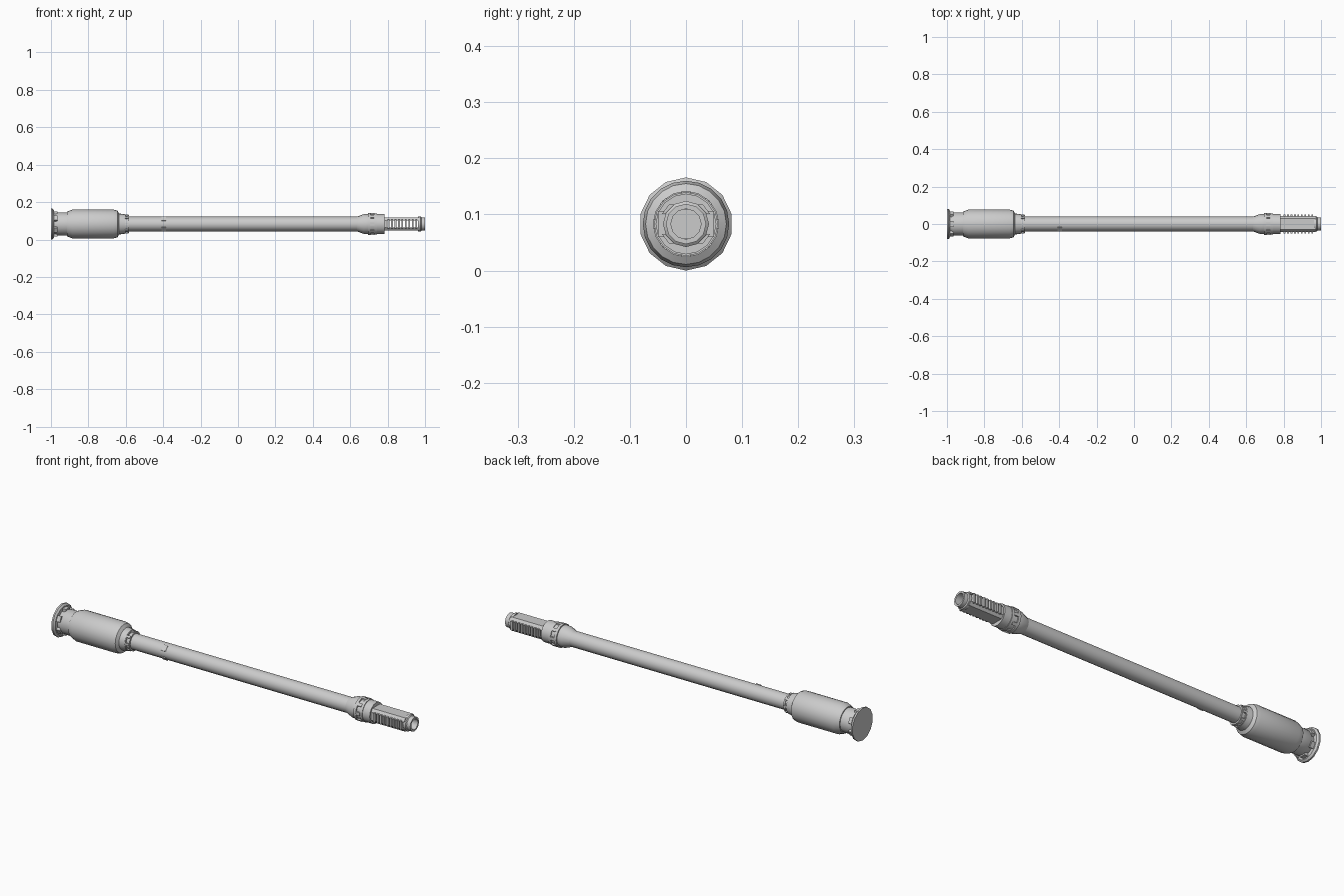
import bpy, bmesh, math
from mathutils import Matrix, Vector

if "Cube" in bpy.data.objects:
    bpy.data.objects.remove(bpy.data.objects["Cube"])

ZC = 0.083  # height of the long axis


def finish(name, bm, angle=35):
    bmesh.ops.remove_doubles(bm, verts=bm.verts, dist=1e-5)
    bmesh.ops.recalc_face_normals(bm, faces=bm.faces)
    me = bpy.data.meshes.new(name)
    bm.to_mesh(me)
    bm.free()
    ob = bpy.data.objects.new(name, me)
    bpy.context.collection.objects.link(ob)
    ob.location.z = ZC
    bpy.ops.object.select_all(action='DESELECT')
    ob.select_set(True)
    bpy.context.view_layer.objects.active = ob
    bpy.ops.object.shade_smooth_by_angle(angle=math.radians(angle))
    return ob


def lathe(name, profile, sides=16, closed=False):
    """Revolve (x, radius) points around the long axis."""
    bm = bmesh.new()
    pts = profile + profile[:1] if closed else profile
    vs = [bm.verts.new((x, 0, r)) for x, r in pts]
    es = [bm.edges.new(p) for p in zip(vs, vs[1:])]
    bmesh.ops.spin(bm, geom=vs + es, cent=(0, 0, 0), axis=(1, 0, 0),
                   angle=math.tau, steps=sides)
    return finish(name, bm)


def add_box(bm, centre, size, turn=0):
    m = (Matrix.Rotation(turn, 4, 'X') @ Matrix.Translation(centre)
         @ Matrix.Diagonal((*size, 1)))
    bmesh.ops.create_cube(bm, size=1, matrix=m)


def ring_of_blocks(name, x, r, size, count):
    bm = bmesh.new()
    for i in range(count):
        add_box(bm, Vector((x, 0, r)), size, math.tau * i / count)
    return finish(name, bm)


# pommel: end disc, neck and lugs
lathe("end_disc", [(-1, 0), (-1, .083), (-.992, .083), (-.984, .074),
                   (-.984, .055)], 14)
lathe("neck", [(-.986, .055), (-.975, .055), (-.965, .061), (-.90, .061)], 16)
ring_of_blocks("neck_lugs", -.974, .06, (.02, .03, .015), 6)

# wide grip body with chamfered ends
lathe("grip_body", [(-.915, .055), (-.915, .066), (-.885, .077), (-.665, .077),
                    (-.645, .072), (-.635, .056), (-.605, .052),
                    (-.605, .04)], 20)

# stepped collar where the shaft starts
lathe("shaft_collar", [(-.61, .05), (-.602, .05), (-.602, .044), (-.592, .044),
                       (-.592, .047), (-.583, .047), (-.583, .038)], 16)
ring_of_blocks("collar_tabs", -.601, .045, (.03, .012, .009), 8)

# long shaft and its small band clip
lathe("shaft", [(-.61, .039), (.66, .039)], 16)
bm = bmesh.new()
add_box(bm, Vector((-.397, -.033, 0)), (.025, .014, .03), math.radians(45))
add_box(bm, Vector((-.397, -.033, 0)), (.025, .014, .03), math.radians(-45))
finish("shaft_clip", bm)

# ferrule: flared cone and banded rings
lathe("ferrule", [(.635, .039), (.672, .053), (.694, .053), (.694, .059),
                  (.708, .059), (.708, .053), (.728, .053), (.728, .057),
                  (.742, .057), (.742, .054), (.783, .054), (.783, 0)], 16)
ring_of_blocks("ferrule_blocks", .718, .053, (.024, .016, .011), 8)

# slotted tip: top and bottom rails, ladder ribs on both sides
half = [(-.043, .018), (-.03, .035), (.03, .035), (.043, .018),
        (.03, .018), (.022, .026), (-.022, .026), (-.03, .018)]
for name, s in (("upper_rail", 1), ("lower_rail", -1)):
    bm = bmesh.new()
    face = bm.faces.new([bm.verts.new((.78, y, s * z)) for y, z in half])
    ext = bmesh.ops.extrude_face_region(bm, geom=[face], use_keep_orig=True)
    bmesh.ops.translate(bm, vec=(.19, 0, 0), verts=[
        v for v in ext["geom"] if isinstance(v, bmesh.types.BMVert)])
    finish(name, bm)

bm = bmesh.new()
for s in (-1, 1):
    for i in range(9):
        add_box(bm, Vector((.805 + i * .0185, s * .039, 0)), (.009, .022, .046))
    add_box(bm, Vector((.787, s * .036, 0)), (.014, .014, .04))
finish("side_ribs", bm)

# hollow muzzle ring at the tip
lathe("tip_ring", [(.962, .041), (.976, .041), (.980, .036), (1, .036),
                   (1, .027), (.962, .027)], 12, closed=True)
